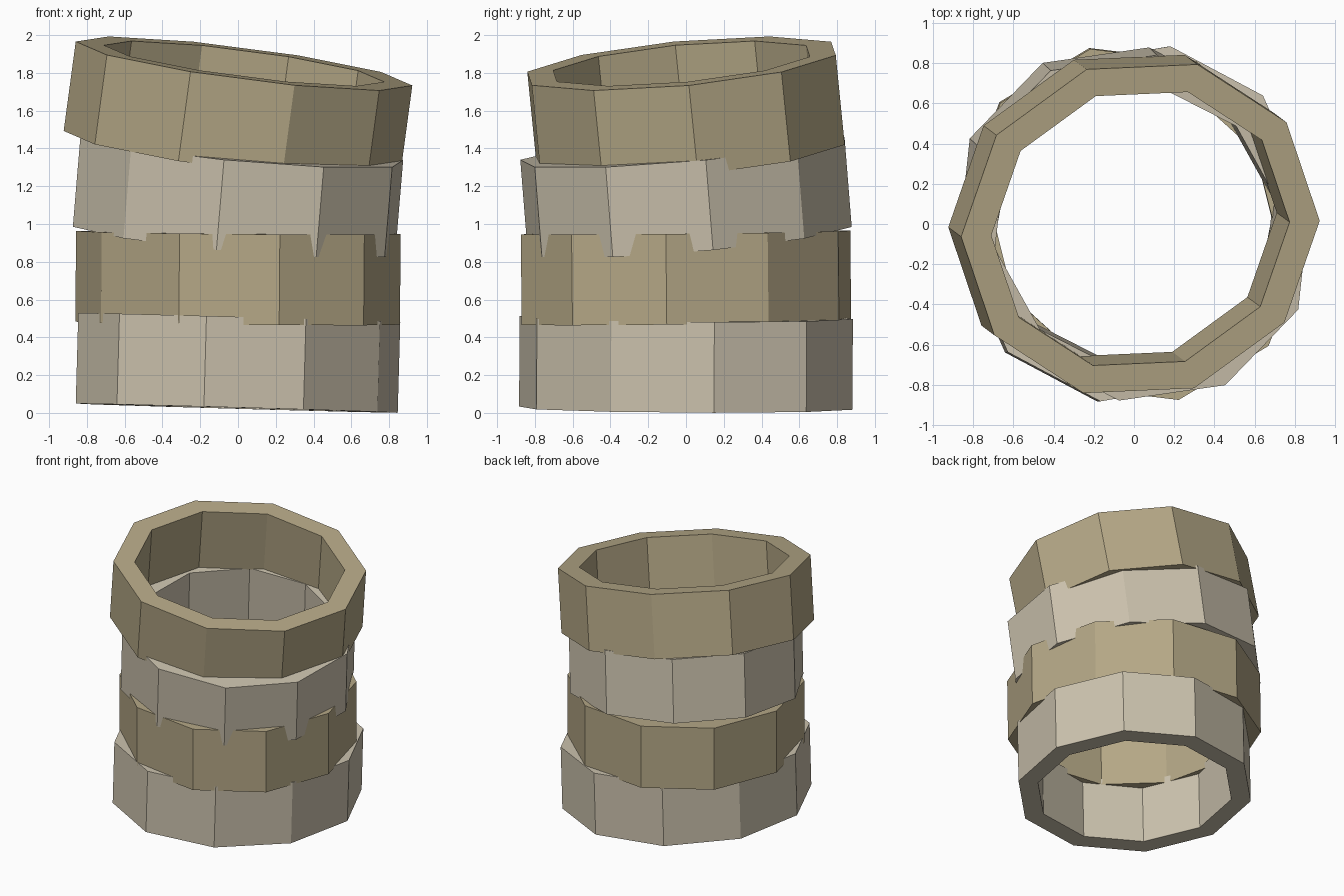
import bpy, bmesh
from math import cos, sin, tau, radians
from mathutils import Vector, Matrix

if "Cube" in bpy.data.objects:
    bpy.data.objects.remove(bpy.data.objects["Cube"])

SIDES, HEIGHT = 10, 0.48
RX, RY, INNER = 0.844, 0.905, 0.832   # slightly oval outline, inner/outer ratio


def material(name, rgb):
    m = bpy.data.materials.new(name)
    m.diffuse_color = (*rgb, 1)
    m.use_nodes = True
    m.node_tree.nodes["Principled BSDF"].inputs["Base Color"].default_value = m.diffuse_color
    return m


pale = material("pale_stone", (0.60, 0.54, 0.42))
tan = material("tan_stone", (0.46, 0.39, 0.24))


def ring(name, z, turn, normal, mat):
    """Hollow ten-sided course, turned about its axis and then tilted."""
    bm = bmesh.new()
    h = HEIGHT / 2
    profile = [(1, -h), (1, h), (INNER, h), (INNER, -h)]
    cols = []
    for i in range(SIDES):
        a = tau * i / SIDES
        cols.append([bm.verts.new((RX * s * cos(a), RY * s * sin(a), pz)) for s, pz in profile])
    for i in range(SIDES):
        p, q = cols[i], cols[(i + 1) % SIDES]
        for k in range(4):
            n = (k + 1) % 4
            bm.faces.new((p[k], q[k], q[n], p[n]))
    bmesh.ops.recalc_face_normals(bm, faces=bm.faces)
    me = bpy.data.meshes.new(name)
    bm.to_mesh(me)
    bm.free()
    me.materials.append(mat)
    ob = bpy.data.objects.new(name, me)
    bpy.context.collection.objects.link(ob)
    tilt = Vector((0, 0, 1)).rotation_difference(Vector(normal)).to_matrix().to_4x4()
    ob.matrix_world = Matrix.Translation((0, 0, z)) @ tilt @ Matrix.Rotation(radians(turn), 4, 'Z')


# Stacked courses, leaning more towards the top
ring("bottom_ring", 0.265, -28, (0.028, 0.004, 1), pale)
ring("lower_middle_ring", 0.715, 31, (0.008, -0.01, 1), tan)
ring("upper_middle_ring", 1.162, 46, (0.084, -0.08, 1), pale)
ring("top_ring", 1.613, 109, (0.135, -0.10, 1), tan)
